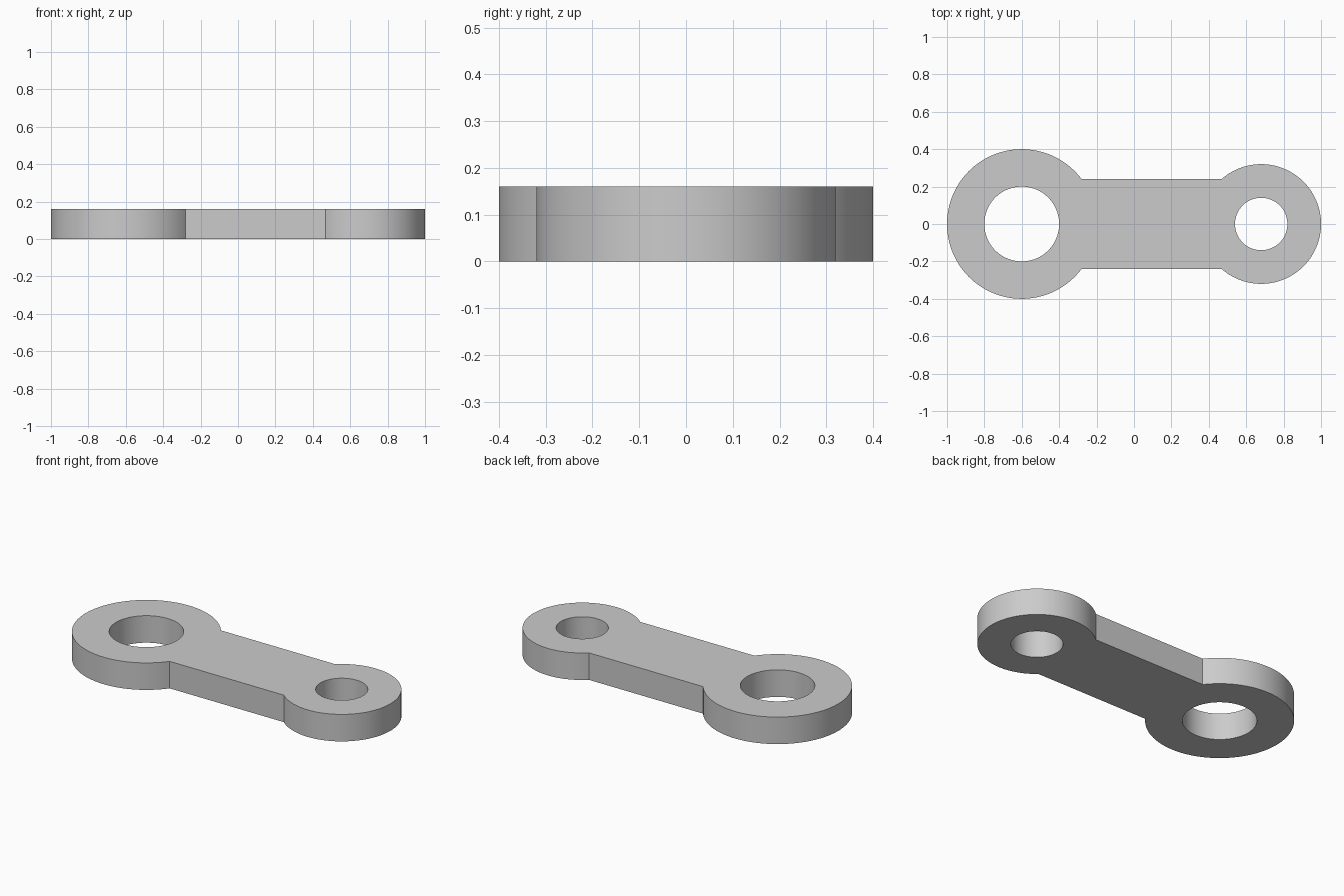
import bpy
import bmesh
from math import sin, cos, pi, asin, radians

cube = bpy.data.objects.get("Cube")
if cube:
    bpy.data.objects.remove(cube, do_unlink=True)

THICKNESS = 0.16
BAR_HALF = 0.24
BIG_X, BIG_R, BIG_HOLE = -0.6, 0.4, 0.2
SMALL_X, SMALL_R, SMALL_HOLE = 0.68, 0.32, 0.14
SEGMENTS = 96

grey = bpy.data.materials.new("plain grey")
grey.use_nodes = True
colour = (0.6, 0.6, 0.6, 1)
grey.diffuse_color = colour
grey.node_tree.nodes["Principled BSDF"].inputs["Base Color"].default_value = colour


def arc(x, radius, start, end, steps):
    """Points along an arc centred on the link's long axis."""
    angles = [start + (end - start) * i / steps for i in range(steps + 1)]
    return [(x + radius * cos(a), radius * sin(a)) for a in angles]


def add_loop(bm, points):
    verts = [bm.verts.new((x, y, 0)) for x, y in points]
    return [bm.edges.new((v, verts[i - 1])) for i, v in enumerate(verts)]


# Outline: round ends that run into the straight bar between them
big_cut = asin(BAR_HALF / BIG_R)
small_cut = asin(BAR_HALF / SMALL_R)
outline = arc(BIG_X, BIG_R, big_cut, 2 * pi - big_cut, SEGMENTS)
outline += arc(SMALL_X, SMALL_R, small_cut - pi, pi - small_cut, SEGMENTS)

# Flat plate with the two pin holes, then raised to full thickness
bm = bmesh.new()
edges = add_loop(bm, outline)
for x, radius in ((BIG_X, BIG_HOLE), (SMALL_X, SMALL_HOLE)):
    edges += add_loop(bm, arc(x, radius, 0, 2 * pi, SEGMENTS)[:-1])
bmesh.ops.triangle_fill(bm, edges=edges, use_beauty=True, normal=(0, 0, 1))
raised = bmesh.ops.extrude_face_region(bm, geom=bm.faces[:], use_keep_orig=True)
top = [g for g in raised["geom"] if isinstance(g, bmesh.types.BMVert)]
bmesh.ops.translate(bm, verts=top, vec=(0, 0, THICKNESS))
bmesh.ops.recalc_face_normals(bm, faces=bm.faces[:])

mesh = bpy.data.meshes.new("connecting_link")
bm.to_mesh(mesh)
bm.free()
mesh.materials.append(grey)
link = bpy.data.objects.new("connecting_link", mesh)
bpy.context.collection.objects.link(link)

# Smooth round walls with crisp rims
bpy.ops.object.select_all(action="DESELECT")
link.select_set(True)
bpy.context.view_layer.objects.active = link
bpy.ops.object.shade_smooth_by_angle(angle=radians(30))
